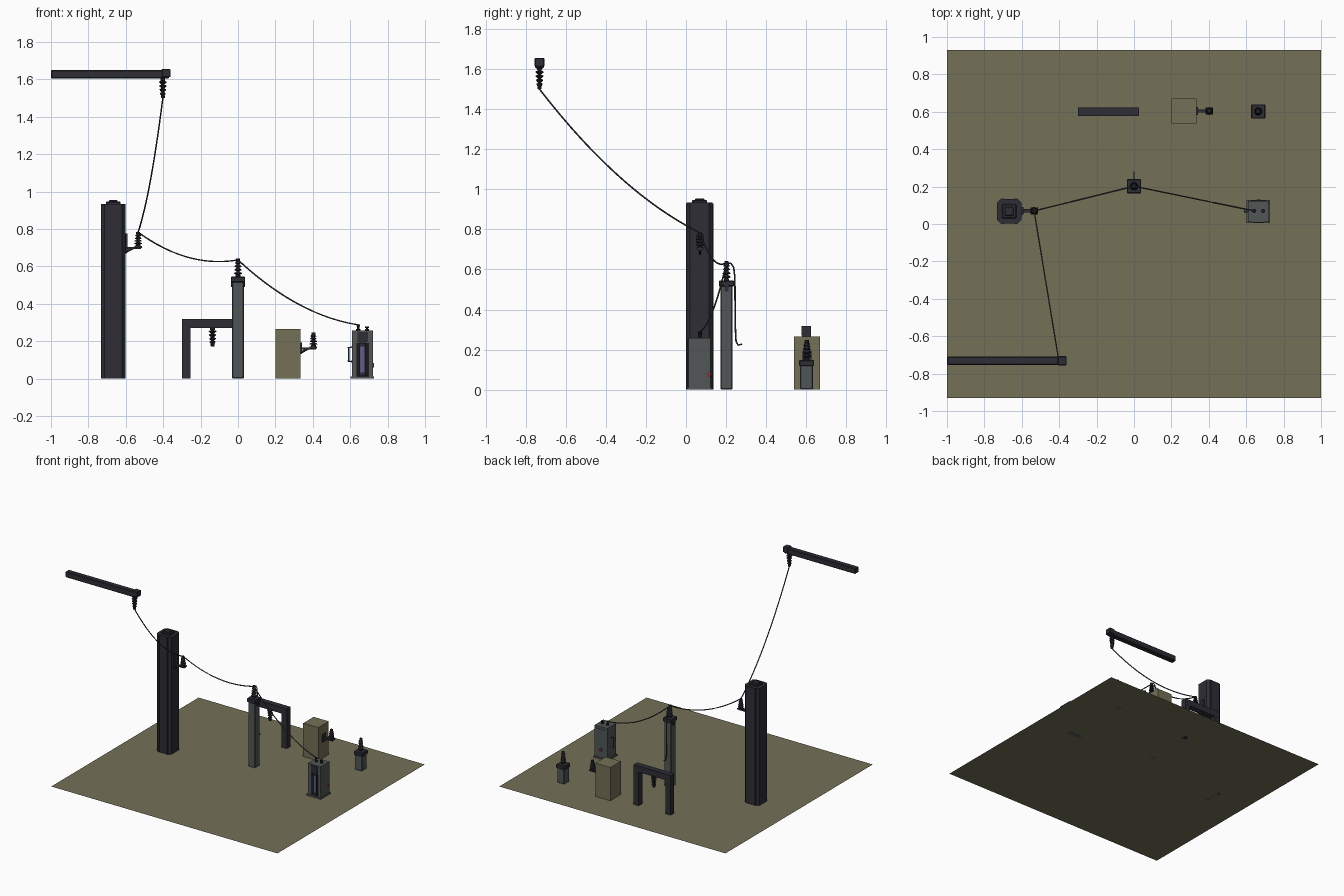
import bpy, bmesh, math
from mathutils import Vector

if "Cube" in bpy.data.objects:
    bpy.data.objects.remove(bpy.data.objects["Cube"])


def material(name, rgb):
    m = bpy.data.materials.new(name)
    m.diffuse_color = (*rgb, 1)
    m.use_nodes = True
    m.node_tree.nodes["Principled BSDF"].inputs["Base Color"].default_value = m.diffuse_color
    return m


OLIVE = material("olive ground", (0.175, 0.16, 0.095))
DARK = material("dark steel", (0.026, 0.026, 0.036))
GREY = material("grey metal", (0.085, 0.094, 0.094))
BLACK = material("black ceramic", (0.015, 0.015, 0.02))
CABLE = material("cable green grey", (0.045, 0.055, 0.05))
PURPLE = material("purple glass", (0.13, 0.11, 0.24))
RED = material("red marker", (0.25, 0.03, 0.02))


def finish(name, bm, mat):
    bmesh.ops.recalc_face_normals(bm, faces=bm.faces[:])
    me = bpy.data.meshes.new(name)
    bm.to_mesh(me)
    bm.free()
    me.materials.append(mat)
    ob = bpy.data.objects.new(name, me)
    bpy.context.collection.objects.link(ob)
    return ob


def box(name, x, y, z, mat, bevel=0):
    """Box from (min, max) ranges, with optional chamfered edges."""
    bm = bmesh.new()
    bmesh.ops.create_cube(bm, size=1)
    for v in bm.verts:
        v.co = [r[0] + (c + 0.5) * (r[1] - r[0]) for c, r in zip(v.co, (x, y, z))]
    if bevel:
        bmesh.ops.bevel(bm, geom=bm.edges[:], offset=bevel, segments=1, affect='EDGES')
    return finish(name, bm, mat)


def lathe(name, profile, at, mat, sides=12, flip=1):
    """Spin (radius, height) points around a vertical axis."""
    bm = bmesh.new()
    rings = []
    for r, h in profile:
        rings.append([bm.verts.new((at[0] + r * math.cos(a), at[1] + r * math.sin(a), at[2] + flip * h))
                      for a in (2 * math.pi * i / sides for i in range(sides))])
    for a, b in zip(rings, rings[1:]):
        for i in range(sides):
            j = (i + 1) % sides
            bm.faces.new((a[i], a[j], b[j], b[i]))
    bm.faces.new(rings[0])
    bm.faces.new(rings[-1])
    return finish(name, bm, mat)


def tube(name, pts, radius, mat, sides=6):
    """Round cable or rod through a list of points."""
    pts = [Vector(p) for p in pts]
    bm = bmesh.new()
    rings = []
    for i, p in enumerate(pts):
        d = (pts[min(i + 1, len(pts) - 1)] - pts[max(i - 1, 0)]).normalized()
        q = d.to_track_quat('Z', 'X' if abs(d.x) < 0.9 else 'Y')
        rings.append([bm.verts.new(p + q @ Vector((radius * math.cos(a), radius * math.sin(a), 0)))
                      for a in (2 * math.pi * k / sides for k in range(sides))])
    for a, b in zip(rings, rings[1:]):
        for i in range(sides):
            j = (i + 1) % sides
            bm.faces.new((a[i], a[j], b[j], b[i]))
    bm.faces.new(rings[0])
    bm.faces.new(rings[-1])
    return finish(name, bm, mat)


def insulator(name, at, height=0.09, sheds=4, hanging=False):
    """Ribbed stack of conical sheds with end fittings."""
    foot, pitch = 0.012, (height - 0.024) / sheds
    prof = [(0.013, 0), (0.013, foot)]
    for i in range(sheds):
        h, r = foot + i * pitch, 0.021 - 0.0018 * i
        prof += [(0.008, h + 0.001), (r, h + pitch * 0.25), (r, h + pitch * 0.45), (0.009, h + pitch * 0.95)]
    prof += [(0.011, height - 0.012), (0.011, height - 0.002), (0.006, height)]
    lathe(name, prof, at, BLACK, 12, -1 if hanging else 1)


def wall_bracket(name, x, y, z):
    """Wall plate, horizontal arm and diagonal brace carrying an insulator."""
    box(name + "_plate", (x, x + 0.008), (y - 0.022, y + 0.022), (z - 0.035, z + 0.025), DARK)
    box(name + "_arm", (x, x + 0.085), (y - 0.009, y + 0.009), (z - 0.012, z), DARK)
    box(name + "_seat", (x + 0.05, x + 0.09), (y - 0.018, y + 0.018), (z - 0.006, z + 0.004), DARK)
    tube(name + "_brace", [(x, y, z - 0.03), (x + 0.045, y, z - 0.006)], 0.006, DARK)
    insulator(name + "_insulator", (x + 0.07, y, z), 0.08)


def sag(name, a, b, drop):
    """Hanging cable between two points."""
    a, b = Vector(a), Vector(b)
    pts = []
    for i in range(25):
        t = i / 24
        pts.append(a.lerp(b, t) - Vector((0, 0, 4 * drop * t * (1 - t))))
    tube(name, pts, 0.004, CABLE)


def collar(name, x, y, z, half, mat=DARK):
    box(name, (x - half, x + half), (y - half, y + half), z, mat, 0.004)


# Ground sheet
bm = bmesh.new()
bm.faces.new([bm.verts.new(p) for p in ((-1, -0.93, 0), (1, -0.93, 0), (1, 0.93, 0), (-1, 0.93, 0))])
finish("ground", bm, OLIVE)

# Tall pillar with chamfered corners and stepped cap
px, py = -0.667, 0.068
bm = bmesh.new()
h, c = 0.065, 0.018
outline = [(h, c - h), (h, h - c), (h - c, h), (c - h, h), (-h, h - c), (-h, c - h), (c - h, -h), (h - c, -h)]
base = bm.faces.new([bm.verts.new((px + u, py + v, 0)) for u, v in outline])
top = bmesh.ops.extrude_face_region(bm, geom=[base])
bmesh.ops.translate(bm, verts=[g for g in top["geom"] if isinstance(g, bmesh.types.BMVert)], vec=(0, 0, 0.935))
finish("tall_pillar", bm, DARK)
collar("pillar_cap", px, py, (0.93, 0.947), 0.038)
collar("pillar_cap_top", px, py, (0.94, 0.954), 0.024)
for s in (-1, 1):
    box("pillar_strip", (px + s * 0.035 - 0.006, px + s * 0.035 + 0.006), (py - 0.069, py + 0.069), (0.0, 0.93), DARK)
wall_bracket("pillar_bracket", -0.604, 0.07, 0.705)
box("pillar_bracket_back", (-0.604, -0.592), (0.05, 0.09), (0.68, 0.775), DARK)

# High beam with end collar and hanging insulator
box("high_beam", (-1, -0.37), (-0.753, -0.709), (1.604, 1.65), DARK, 0.005)
box("beam_end_collar", (-0.408, -0.36), (-0.756, -0.706), (1.612, 1.656), DARK, 0.004)
insulator("beam_insulator", (-0.402, -0.731, 1.605), 0.105, 4, True)
lathe("beam_insulator_tip", [(0.005, 0), (0.004, 0.012)], (-0.402, -0.731, 1.497), RED, 8)

# Middle post with collar and insulator
box("middle_post", (-0.031, 0.031), (0.171, 0.233), (0, 0.53), GREY, 0.005)
collar("middle_post_collar", 0, 0.202, (0.515, 0.545), 0.038)
for s in (-1, 1):
    box("middle_post_strap", (s * 0.034 - 0.004, s * 0.034 + 0.004), (0.192, 0.212), (0.49, 0.53), DARK)
insulator("middle_post_insulator", (0, 0.202, 0.543), 0.1)
tube("drop_cable", [(0, 0.202, 0.632), (0, 0.225, 0.63), (0, 0.238, 0.61), (0, 0.244, 0.56), (0, 0.245, 0.42),
                    (0, 0.247, 0.29), (0, 0.25, 0.24), (0, 0.26, 0.222), (0, 0.28, 0.228)], 0.004, CABLE)

# Portal frame with hanging insulator
box("portal_beam", (-0.3, 0.027), (0.577, 0.624), (0.27, 0.318), DARK)
for x in (-0.3, -0.018):
    box("portal_leg", (x, x + 0.045), (0.578, 0.623), (0, 0.272), DARK)
insulator("portal_insulator", (-0.136, 0.6, 0.272), 0.1, 4, True)

# Wall block with bracket insulator
box("wall_block", (0.2, 0.333), (0.538, 0.67), (0, 0.266), OLIVE)
wall_bracket("block_bracket", 0.333, 0.604, 0.168)

# Short post with insulator
box("short_post", (0.632, 0.696), (0.57, 0.634), (0, 0.145), GREY, 0.005)
collar("short_post_collar", 0.664, 0.602, (0.118, 0.148), 0.038)
insulator("short_post_insulator", (0.664, 0.602, 0.147), 0.1)

# Cabinet: open-front shell, purple tube, handle pipe and top terminals
x0, x1, y0, y1 = 0.61, 0.722, 0.012, 0.122
box("cabinet_base", (x0 - 0.008, x1 + 0.005), (y0 - 0.006, y1 + 0.006), (0, 0.012), GREY)
box("cabinet_back", (x0, x1), (y0 + 0.04, y1), (0.01, 0.258), GREY)
for a, b in ((x0, x0 + 0.025), (x1 - 0.025, x1)):
    box("cabinet_front_side", (a, b), (y0, y0 + 0.045), (0.01, 0.258), GREY)
box("cabinet_front_top", (x0, x1), (y0, y0 + 0.045), (0.19, 0.258), GREY)
box("cabinet_front_panel", (0.638, 0.694), (y0 - 0.004, y0), (0.195, 0.25), DARK)
box("cabinet_recess", (0.635, 0.697), (y0 + 0.034, y0 + 0.041), (0.012, 0.19), DARK)
lathe("glass_tube", [(0.017, 0), (0.017, 0.15)], (0.666, y0 + 0.018, 0.03), PURPLE)
for z in (0.018, 0.172):
    lathe("tube_fitting", [(0.022, 0), (0.022, 0.016)], (0.666, y0 + 0.018, z), DARK)
for x in (0.643, 0.689):
    box("tube_guard", (x - 0.005, x + 0.005), (y0 - 0.004, y0 + 0.006), (0.015, 0.19), DARK)
tube("side_pipe", [(x0, 0.068, 0.168), (0.592, 0.068, 0.168), (0.592, 0.068, 0.092), (x0, 0.068, 0.092)], 0.006, GREY)
for x, z, y in ((0.643, 0.29, 0.07), (0.69, 0.28, 0.07)):
    lathe("terminal", [(0.011, 0.255), (0.011, 0.265), (0.006, 0.267), (0.006, z - 0.01), (0.01, z - 0.01), (0.01, z)],
          (x, y, 0), BLACK, 10)
box("cabinet_rear_panel", (0.625, 0.707), (y1, y1 + 0.004), (0.13, 0.24), GREY)
tube("rear_marker", [(0.666, y1, 0.075), (0.666, y1 + 0.009, 0.075)], 0.012, RED, 10)
box("side_marker", (x1, x1 + 0.004), (0.105, 0.118), (0.06, 0.085), RED)

# Cables strung between insulators
sag("cable_beam_to_pillar", (-0.402, -0.731, 1.5), (-0.534, 0.07, 0.783), 0.08)
sag("cable_pillar_to_post", (-0.534, 0.07, 0.783), (0, 0.202, 0.635), 0.06)
sag("cable_post_to_cabinet", (0, 0.202, 0.635), (0.643, 0.07, 0.288), 0.062)
